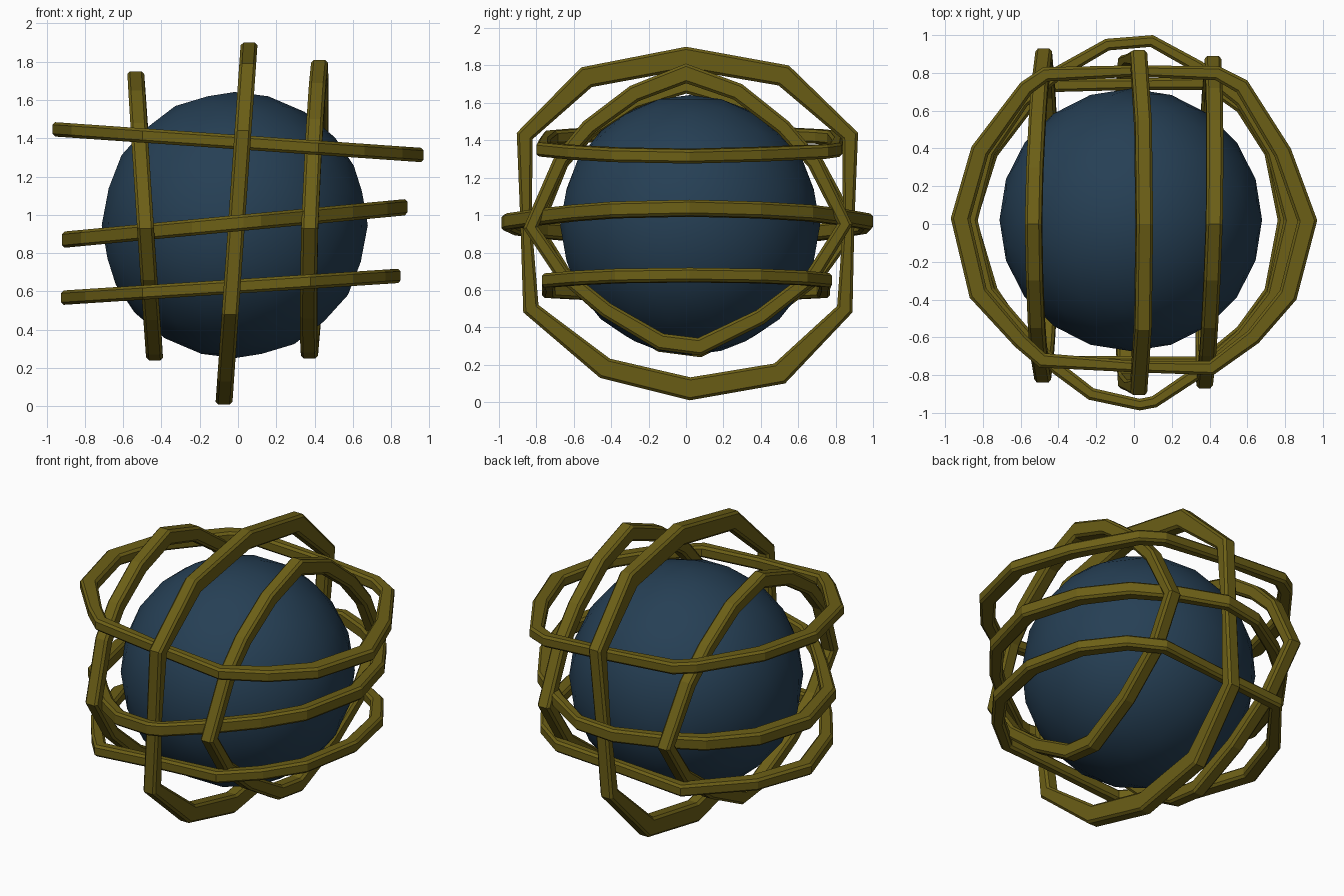
import bpy, bmesh, math
from mathutils import Vector

if "Cube" in bpy.data.objects:
    bpy.data.objects.remove(bpy.data.objects["Cube"])


def mat(name, c):
    m = bpy.data.materials.new(name)
    m.diffuse_color = (*c, 1)
    m.use_nodes = True
    m.node_tree.nodes["Principled BSDF"].inputs["Base Color"].default_value = m.diffuse_color
    return m


olive = mat("olive", (0.15, 0.115, 0.008))
navy = mat("navy", (0.019, 0.05, 0.09))


def band(name, pts, place, thick, width=0.088, ch=0.014):
    """Sweep a chamfered bar round a closed outline; pts lie on its outer edge."""
    P = [Vector(p) for p in pts]
    n = len(P)
    area = sum(P[i].x * P[(i + 1) % n].y - P[i].y * P[(i + 1) % n].x for i in range(n))
    if area < 0:
        P.reverse()
    bm = bmesh.new()
    rings = []
    for i in range(n):
        a = (P[i] - P[i - 1]).normalized()
        b = (P[(i + 1) % n] - P[i]).normalized()
        t = (a + b).normalized()
        inward = Vector((-t.y, t.x)) / max(0.7, t.dot(a))
        T, w = thick(P[i]), width / 2
        prof = [(0, w - ch), (ch, w), (T - ch, w), (T, w - ch),
                (T, ch - w), (T - ch, -w), (ch, -w), (0, ch - w)]
        rings.append([bm.verts.new(place(*(P[i] + inward * d), s)) for d, s in prof])
    for i in range(n):
        r, q = rings[i], rings[(i + 1) % n]
        for k in range(8):
            bm.faces.new((r[k], q[k], q[(k + 1) % 8], r[(k + 1) % 8]))
    bmesh.ops.recalc_face_normals(bm, faces=bm.faces)
    me = bpy.data.meshes.new(name)
    bm.to_mesh(me)
    bm.free()
    ob = bpy.data.objects.new(name, me)
    bpy.context.collection.objects.link(ob)
    me.materials.append(olive)


def upright(x0, kz, ky):
    return lambda y, z, s: (x0 + kz * (z - 0.95) + ky * y + s, y, z)


def level(z0, kx):
    return lambda x, y, s: (x, y, z0 + kx * x + s)


# Bars are thicker at the top and bottom (uprights) or at the two sides (levels)
def t_up(lo, hi):
    return lambda p: lo + (hi - lo) * min(1, abs(p.y - 0.95) / 0.9) ** 1.5


def t_lv(lo, hi):
    return lambda p: lo + (hi - lo) * min(1, abs(p.x) / 0.9) ** 1.5


# Core ball
bpy.ops.mesh.primitive_ico_sphere_add(subdivisions=3, radius=0.695, location=(-0.017, 0.022, 0.947))
ball = bpy.context.object
ball.name = "core_ball"
ball.data.materials.append(navy)
bpy.ops.object.shade_smooth()

# Upright bands (y, z)
band("middle_upright_band", [
    (0, 1.9), (.55, 1.80), (.92, 1.44), (.90, .95), (.89, .48), (.53, .10),
    (.02, .01), (-.46, .13), (-.87, .48), (-.885, .95), (-.905, 1.44), (-.56, 1.79)],
    upright(-0.008, 0.07, 0.0), t_up(.06, .12))
band("left_upright_band", [
    (0, 1.75), (.3, 1.66), (.55, 1.48), (.73, 1.3), (.93, .93), (.72, .64), (.42, .41),
    (.08, .24), (-.15, .27), (-.45, .45), (-.68, .66), (-.84, .93), (-.7, 1.3),
    (-.55, 1.48), (-.3, 1.65)],
    upright(-0.482, -0.066, 0.003), t_up(.07, .10))
band("right_upright_band", [
    (0, 1.81), (.3, 1.70), (.55, 1.5), (.72, 1.3), (.89, .95), (.7, .64), (.42, .42),
    (.08, .25), (-.15, .28), (-.45, .46), (-.69, .66), (-.87, .93), (-.7, 1.32),
    (-.55, 1.5), (-.3, 1.69)],
    upright(0.396, 0.035, 0.025), t_up(.07, .10))

# Level bands (x, y)
band("upper_level_band", [
    (-.97, .03), (-.86, .41), (-.6, .75), (-.48, .83), (0, .84), (.45, .835), (.6, .76),
    (.83, .4), (.97, .02), (.86, -.4), (.66, -.63), (.42, -.8), (0, -.785), (-.5, -.76),
    (-.63, -.65), (-.87, -.39)],
    level(1.38, -0.07), t_lv(.06, .1), .075)
band("middle_level_band", [
    (-.92, .02), (-.82, .4), (-.62, .68), (-.42, .83), (-.15, .98), (.1, 1.0), (.36, .86),
    (.6, .68), (.78, .4), (.885, .02), (.78, -.4), (.6, -.62), (.38, -.8), (.12, -.97),
    (.03, -.987), (-.24, -.93), (-.43, -.79), (-.6, -.62), (-.82, -.38)],
    level(0.957, 0.095), t_lv(.06, .09), .085)
band("lower_level_band", [
    (-.925, .02), (-.8, .4), (-.5, .77), (0, .77), (.4, .78), (.6, .65), (.77, .4),
    (.85, .02), (.77, -.38), (.6, -.6), (.38, -.77), (0, -.76), (-.5, -.77),
    (-.62, -.63), (-.8, -.38)],
    level(0.627, 0.065), t_lv(.06, .09), .075)
